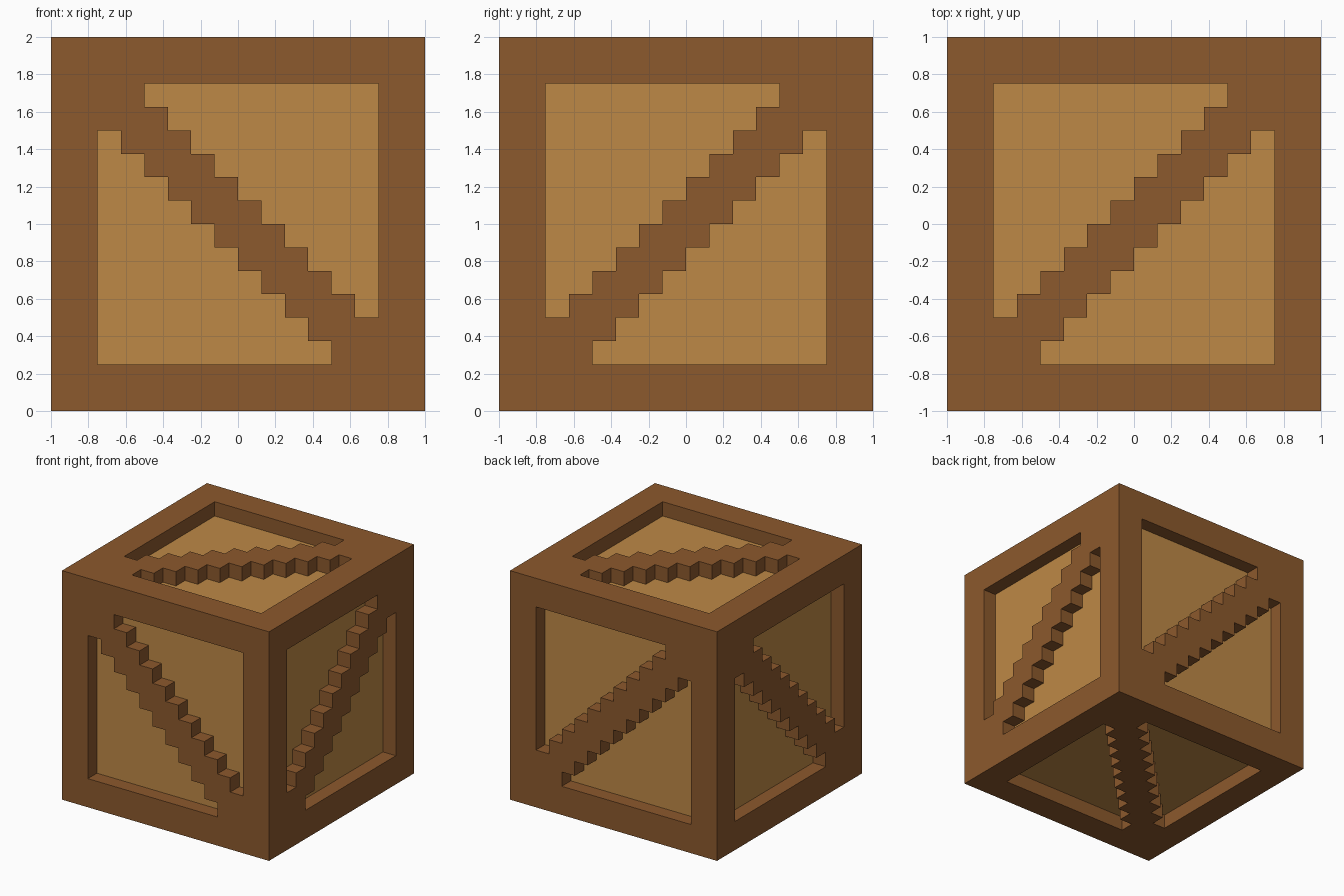
import bpy
import bmesh
from mathutils import Vector

CELL = 0.125          # one step of the stair pattern, also the recess depth
BORDER = 0.75         # inner edge of the square frame
BRACE = 0.2           # half width of the diagonal brace

default_cube = bpy.data.objects.get("Cube")
if default_cube:
    bpy.data.objects.remove(default_cube, do_unlink=True)


def make_material(name, rgb):
    mat = bpy.data.materials.new(name)
    mat.use_nodes = True
    color = (*rgb, 1.0)
    mat.diffuse_color = color
    mat.node_tree.nodes["Principled BSDF"].inputs["Base Color"].default_value = color
    return mat


dark_wood = make_material("dark wood", (0.262, 0.100, 0.026))
light_wood = make_material("light wood", (0.515, 0.250, 0.061))

# Crate body: a cube divided into square cells
bm = bmesh.new()
bmesh.ops.create_cube(bm, size=2)
bmesh.ops.subdivide_edges(bm, edges=bm.edges[:], cuts=15, use_grid_fill=True)
bm.normal_update()

# In-plane axes of each pair of sides, and the slope of its diagonal brace
SIDES = {0: (1, 2, 1), 1: (0, 2, -1), 2: (0, 1, 1)}


def is_opening(face, axis):
    """Cells inside the border and off the diagonal brace are recessed."""
    center = face.calc_center_median()
    a, b, slope = SIDES[axis]
    u, v = center[a], center[b]
    return max(abs(u), abs(v)) < BORDER and abs(u - slope * v) > BRACE


# Recessed panels: push the stepped openings inwards on all six sides
for axis in SIDES:
    for sign in (-1, 1):
        normal = Vector((0, 0, 0))
        normal[axis] = sign
        cells = [f for f in bm.faces
                 if f.calc_center_median()[axis] * sign > 0.99
                 and is_opening(f, axis)]
        result = bmesh.ops.extrude_face_region(bm, geom=cells)["geom"]
        verts = [g for g in result if isinstance(g, bmesh.types.BMVert)]
        bmesh.ops.translate(bm, verts=verts, vec=normal * -CELL)
        for item in result:
            if isinstance(item, bmesh.types.BMFace):
                item.material_index = 1
        # Open the recess by removing the cells that still cover it
        covers = [f for f in cells if f.is_valid]
        bmesh.ops.delete(bm, geom=covers, context="FACES")

bmesh.ops.recalc_face_normals(bm, faces=bm.faces[:])

mesh = bpy.data.meshes.new("crate")
bm.to_mesh(mesh)
bm.free()
mesh.materials.append(dark_wood)
mesh.materials.append(light_wood)

# The side walls of the recesses keep the frame colour
crate = bpy.data.objects.new("crate", mesh)
crate.location.z = 1
bpy.context.collection.objects.link(crate)
